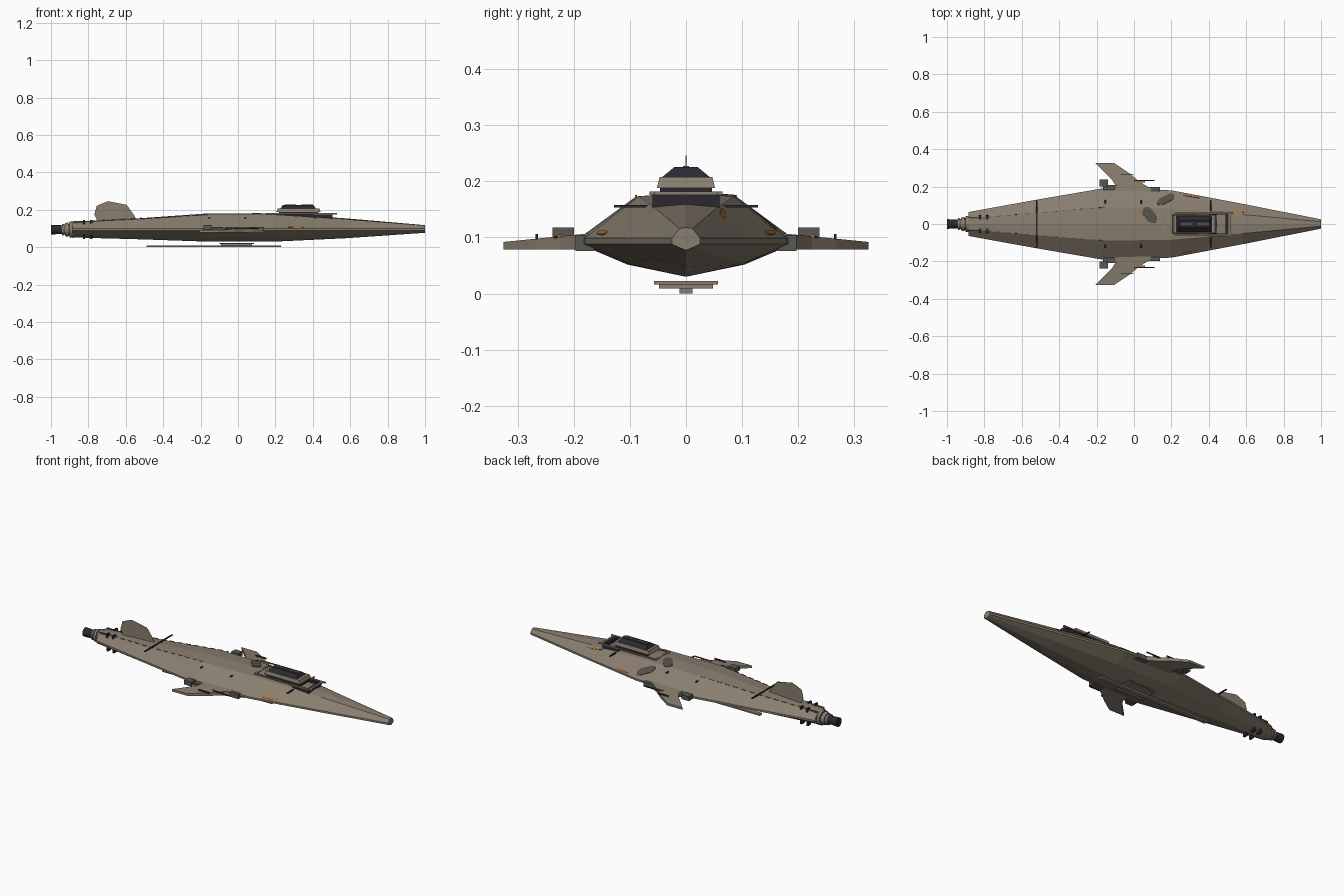
import bpy, bmesh, math
from mathutils import Vector

if "Cube" in bpy.data.objects:
    bpy.data.objects.remove(bpy.data.objects["Cube"])


def material(name, rgb):
    m = bpy.data.materials.new(name)
    m.diffuse_color = (*rgb, 1)
    m.use_nodes = True
    m.node_tree.nodes["Principled BSDF"].inputs["Base Color"].default_value = m.diffuse_color
    return m


TAN = material("hull tan", (0.25, 0.21, 0.16))
GREY = material("metal grey", (0.10, 0.095, 0.085))
DARK = material("dark blue grey", (0.022, 0.022, 0.03))
BROWN = material("marking brown", (0.09, 0.08, 0.065))
ORANGE = material("orange trim", (0.42, 0.15, 0.03))


def mesh(name, verts, faces, mat):
    me = bpy.data.meshes.new(name)
    me.from_pydata(verts, [], faces)
    bm = bmesh.new()
    bm.from_mesh(me)
    bmesh.ops.recalc_face_normals(bm, faces=bm.faces)
    bm.to_mesh(me)
    bm.free()
    me.materials.append(mat)
    ob = bpy.data.objects.new(name, me)
    bpy.context.collection.objects.link(ob)
    return ob


def loft(name, rings, mat):
    n = len(rings[0])
    verts = [p for r in rings for p in r]
    faces = [(k * n + i, k * n + (i + 1) % n, (k + 1) * n + (i + 1) % n, (k + 1) * n + i)
             for k in range(len(rings) - 1) for i in range(n)]
    faces += [tuple(range(n)), tuple(range((len(rings) - 1) * n, len(rings) * n))]
    return mesh(name, verts, faces, mat)


def box(name, x, y, z, mat, taper=(0, 0)):
    """Box from ranges; taper pulls the top in along x and y."""
    rings = []
    for zz, (tx, ty) in ((z[0], (0, 0)), (z[1], taper)):
        rings.append([(x[0] + tx, y[0] + ty, zz), (x[1] - tx, y[0] + ty, zz),
                      (x[1] - tx, y[1] - ty, zz), (x[0] + tx, y[1] - ty, zz)])
    return loft(name, rings, mat)


def pair(name, x, y, z, mat):
    for side, s in (("left", 1), ("right", -1)):
        box(f"{name}_{side}", x, sorted((s * y[0], s * y[1])), z, mat)


# Hull: stations of x, half width, top, bottom
STATIONS = [(-0.885, 0.064, 0.136, 0.052), (-0.52, 0.130, 0.155, 0.042),
            (-0.17, 0.190, 0.180, 0.030), (0.20, 0.180, 0.180, 0.030),
            (0.58, 0.108, 0.154, 0.048), (1.0, 0.025, 0.118, 0.077)]
MID = 0.094


def half_section(w, top, bot):
    return [(0, top), (0.47 * w, MID + 0.92 * (top - MID)), (w, MID + 0.005),
            (w, MID - 0.006), (0.55 * w, MID + 0.66 * (bot - MID)), (0, bot)]


rings = []
for x, w, t, b in STATIONS:
    h = half_section(w, t, b)
    rings.append([(x, y, z) for y, z in h] + [(x, -y, z) for y, z in h[-2:0:-1]])
loft("hull", rings, TAN)


def hull_z(x, y):
    """Height of the upper hull skin."""
    for a, b in zip(STATIONS, STATIONS[1:]):
        if a[0] <= x <= b[0]:
            f = (x - a[0]) / (b[0] - a[0])
            w, t, bt = (a[i] + f * (b[i] - a[i]) for i in (1, 2, 3))
            h = half_section(w, t, bt)[:3]
            for p, q in zip(h, h[1:]):
                if p[0] <= abs(y) <= q[0]:
                    return p[1] + (q[1] - p[1]) * (abs(y) - p[0]) / (q[0] - p[0])
    return MID


def skin_patch(name, a, b, half, mat, steps=10):
    """Thin marking with clipped corners lying on the hull from a to b."""
    a, b = Vector(a), Vector(b)
    d = (b - a).normalized()
    n = Vector((-d.y, d.x))
    verts, faces = [], []
    for i in range(steps + 1):
        f = i / steps
        r = half * min(1, 0.35 + 4 * min(f, 1 - f))
        for j in range(3):
            p = a.lerp(b, f) + n * r * (j - 1)
            verts.append((p.x, p.y, hull_z(p.x, p.y) + 0.003))
    for i in range(steps):
        for j in range(2):
            k = i * 3 + j
            faces.append((k, k + 1, k + 4, k + 3))
    ob = mesh(name, verts, faces, mat)
    ob.modifiers.new("thickness", "SOLIDIFY").thickness = 0.003


# Painted markings
skin_patch("marking_inner", (0.055, 0.085), (0.115, 0.01), 0.026, BROWN)
skin_patch("marking_outer", (0.125, 0.11), (0.215, 0.155), 0.018, BROWN)
skin_patch("orange_stripe_front", (0.50, 0.066), (0.59, 0.066), 0.004, ORANGE)
for side, s in (("left", 1), ("right", -1)):
    skin_patch(f"orange_stripe_{side}", (0.26, s * 0.158), (0.35, s * 0.143), 0.004, ORANGE)
    # Ridge seams along the upper hull
    for k in range(14):
        x = -0.84 + k * 0.05
        y = 0.033 + 0.055 * k / 13
        skin_patch(f"ridge_seam_{side}_{k}", (x, s * y), (x + 0.03, s * (y + 0.0025)), 0.0015, GREY, 2)

# Cross rods poking out of the hull
for i, x in enumerate((-0.52, -0.155, 0.04, 0.41)):
    box(f"cross_rod_{i}", (x - 0.004, x + 0.004), (-0.128, 0.128), (0.153, 0.158), DARK)

# Bridge deck frame, supports and tower
pair("deck_rail", (0.15, 0.53), (0.055, 0.065), (0.176, 0.182), TAN)
for i, x in enumerate((0.15, 0.505)):
    box(f"deck_cross_rail_{i}", (x, x + 0.012), (-0.065, 0.065), (0.176, 0.182), TAN)
box("deck_front_wall", (0.49, 0.505), (-0.06, 0.06), (0.148, 0.177), DARK)
pair("deck_side_wall", (0.40, 0.50), (0.052, 0.060), (0.150, 0.177), DARK)
box("bridge_neck", (0.22, 0.43), (-0.046, 0.046), (0.165, 0.190), DARK)
box("bridge_tower", (0.205, 0.442), (-0.052, 0.052), (0.188, 0.208), TAN, (0.008, 0.005))
box("bridge_roof", (0.228, 0.415), (-0.042, 0.042), (0.208, 0.226), DARK, (0.012, 0.022))
for i, x in enumerate((0.25, 0.34)):
    box(f"roof_slot_{i}", (x, x + 0.06), (-0.005, 0.005), (0.224, 0.2275), GREY)

# Swept wings with wing-root boxes, pods and rods
OUTLINE = [(-0.205, 0.325), (-0.105, 0.325), (-0.02, 0.268), (0.03, 0.225), (0.09, 0.19),
           (0.09, 0.14), (-0.12, 0.14), (-0.095, 0.20), (-0.12, 0.24)]
for side, s in (("left", 1), ("right", -1)):
    low = [(x, s * y, 0.079) for x, y in OUTLINE]
    up = [(x, s * y, 0.092 + 0.014 * (0.325 - y) / 0.14) for x, y in OUTLINE]
    loft(f"wing_{side}", [low, up], TAN)
pair("wing_root_box", (0.065, 0.14), (0.165, 0.197), (0.076, 0.104), GREY)
pair("wing_pod", (-0.185, -0.138), (0.20, 0.238), (0.092, 0.118), GREY)
pair("wing_pod_arm", (-0.165, -0.08), (0.18, 0.208), (0.085, 0.104), GREY)
pair("wing_rod", (0.0, 0.11), (0.230, 0.235), (0.098, 0.103), DARK)
pair("wing_rod_inner", (-0.07, 0.0), (0.264, 0.268), (0.096, 0.106), DARK)
pair("wing_orange_strip", (-0.01, 0.06), (0.222, 0.229), (0.099, 0.105), ORANGE)

# Tail fin, a thin blade
fin = [(-0.75, 0.135), (-0.768, 0.175), (-0.755, 0.222), (-0.695, 0.246),
       (-0.595, 0.226), (-0.565, 0.185), (-0.54, 0.145)]
loft("tail_fin", [[(x, y, z) for x, z in fin] for y in (-0.001, 0.001)], TAN)

# Tail clamps
for i, x in enumerate((-0.83, -0.79)):
    pair(f"tail_clamp_upper_{i}", (x, x + 0.012), (0.025, 0.048), (0.115, 0.146), DARK)
    pair(f"tail_clamp_lower_{i}", (x, x + 0.012), (0.018, 0.045), (0.043, 0.07), DARK)
pair("tail_conduit", (-0.88, -0.76), (0.030, 0.036), (0.13, 0.139), GREY)


# Engine rings and nozzle
def disc(name, x0, x1, r0, r1, mat, n=16):
    loft(name, [[(x, r * math.cos(2 * math.pi * i / n), MID + r * math.sin(2 * math.pi * i / n))
                 for i in range(n)] for x, r in ((x0, r0), (x1, r1))], mat)


disc("engine_collar", -0.90, -0.88, 0.042, 0.044, TAN)
disc("engine_neck", -0.945, -0.89, 0.024, 0.034, GREY)
disc("engine_ring_large", -0.925, -0.907, 0.034, 0.038, TAN)
disc("engine_ring_small", -0.942, -0.932, 0.031, 0.031, TAN)
disc("engine_nozzle", -1.0, -0.94, 0.026, 0.023, DARK)

# Keel plates hanging under the hull
box("keel_plate", (-0.10, 0.085), (-0.057, 0.057), (0.016, 0.022), TAN)
box("keel_plate_lower", (-0.09, 0.075), (-0.048, 0.048), (0.009, 0.016), TAN)
box("keel_strip", (-0.49, 0.23), (-0.012, 0.012), (0.0, 0.009), TAN)
